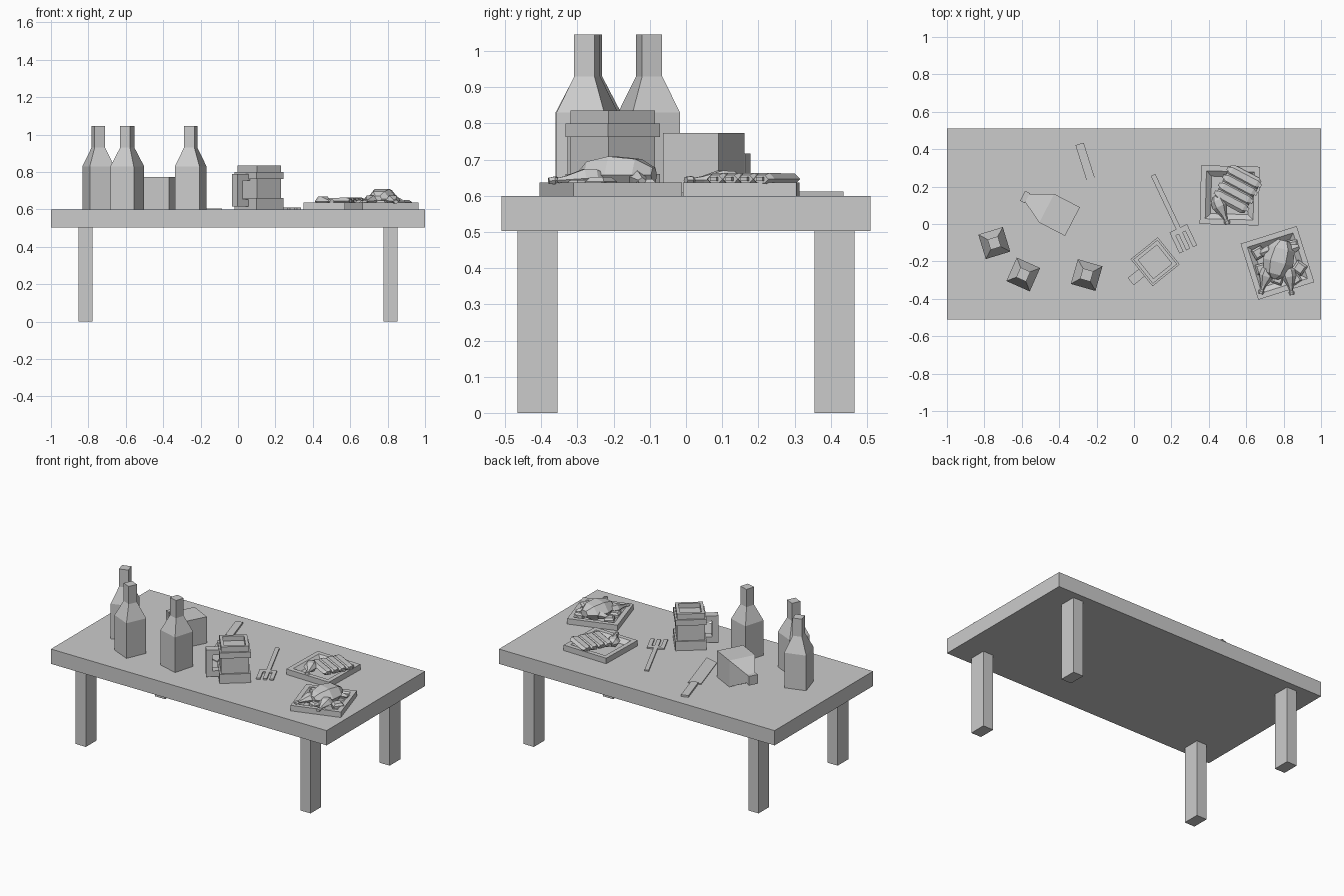
import bpy, bmesh, math
from mathutils import Matrix, Vector

if "Cube" in bpy.data.objects:
    bpy.data.objects.remove(bpy.data.objects["Cube"])

TOP = 0.6


def finish(name, bm, mat):
    bm.transform(mat)
    bmesh.ops.recalc_face_normals(bm, faces=bm.faces)
    me = bpy.data.meshes.new(name)
    bm.to_mesh(me)
    bm.free()
    ob = bpy.data.objects.new(name, me)
    bpy.context.collection.objects.link(ob)
    return ob


def pose(loc, deg=0, lying=False, scale=(1, 1, 1), pitch=0):
    """Turn about z; lying things have their length along the turned x axis."""
    m = Matrix.Translation(loc) @ Matrix.Rotation(math.radians(deg), 4, 'Z')
    if lying:
        m = m @ Matrix.Rotation(math.radians(90 + pitch), 4, 'Y')
    return m @ Matrix.Diagonal((*scale, 1))


def loft(name, rings, mat, sides=4):
    """Stack of polygon rings (half width, height), closed at both ends."""
    bm = bmesh.new()
    k = 1 / math.cos(math.pi / sides)
    prev = None
    for r, z in rings:
        ring = []
        for i in range(sides):
            a = 2 * math.pi * (i + 0.5) / sides
            ring.append(bm.verts.new((r * k * math.cos(a), r * k * math.sin(a), z)))
        if prev:
            for i in range(sides):
                j = (i + 1) % sides
                bm.faces.new((prev[i], prev[j], ring[j], ring[i]))
        else:
            bm.faces.new(ring[::-1])
        prev = ring
    bm.faces.new(prev)
    return finish(name, bm, mat)


def box(name, lo, hi, mat=Matrix()):
    bm = bmesh.new()
    lo, hi = Vector(lo), Vector(hi)
    bmesh.ops.create_cube(bm, size=1)
    for v in bm.verts:
        v.co = (lo + hi) / 2 + v.co * (hi - lo)
    return finish(name, bm, mat)


def prism(name, outline, depth, mat):
    bm = bmesh.new()
    f = bm.faces.new([bm.verts.new((x, y, 0)) for x, y in outline])
    ext = bmesh.ops.extrude_face_region(bm, geom=[f])
    vs = [g for g in ext['geom'] if isinstance(g, bmesh.types.BMVert)]
    bmesh.ops.translate(bm, verts=vs, vec=(0, 0, depth))
    return finish(name, bm, mat)


# Table
box("table_top", (-1, -0.51, 0.503), (1, 0.51, TOP))
for sx, nx in ((-1, "left"), (1, "right")):
    for sy, ny in ((-1, "front"), (1, "back")):
        c = (sx * 0.815, sy * 0.41)
        box(f"{ny}_{nx}_leg", (c[0] - 0.037, c[1] - 0.055, 0), (c[0] + 0.037, c[1] + 0.055, 0.505))

# Standing bottles
for i, (x, y, a) in enumerate(((-0.747, -0.102, 17), (-0.592, -0.27, -24), (-0.253, -0.273, -16))):
    loft(f"bottle_{i + 1}", [(0.0685, 0), (0.0685, 0.23), (0.029, 0.33), (0.029, 0.446)],
         pose((x, y, TOP), a))

# Fallen jug
loft("fallen_jug", [(0.0865, 0), (0.0865, 0.155), (0.024, 0.272), (0.03, 0.272), (0.03, 0.3)],
     pose((-0.329, 0.013, TOP + 0.0865), 152.6, lying=True))

# Mug with ringed wall, hollow mouth and a squared handle
mug = pose((0.113, -0.202, TOP), 39)
loft("mug", [(0.093, 0), (0.093, 0.06), (0.083, 0.06), (0.083, 0.163), (0.093, 0.163),
             (0.093, 0.2), (0.083, 0.2), (0.083, 0.235), (0.064, 0.235), (0.064, 0.205)], mug)
handle = [(0.08, 0.015), (0.168, 0.015), (0.168, 0.19), (0.08, 0.19),
          (0.08, 0.155), (0.13, 0.155), (0.13, 0.053), (0.08, 0.053)]
prism("mug_handle", [(-x, z) for x, z in handle], 0.05,
      mug @ Matrix.Translation((0, 0.025, 0)) @ Matrix.Rotation(math.pi / 2, 4, 'X'))

# Knife
knife = pose((-0.291, 0.428, TOP), -72.5)
box("knife_handle", (0, -0.023, 0), (0.2, 0.023, 0.012), knife)
prism("knife_blade", [(0.195, -0.04), (0.51, -0.04), (0.56, 0.04), (0.195, 0.04)], 0.005, knife)

# Fork
fork = pose((0.102, 0.262, TOP), -64.7)
box("fork_handle", (0, -0.013, 0), (0.32, 0.013, 0.009), fork)
box("fork_bridge", (0.315, -0.052, 0), (0.345, 0.052, 0.009), fork)
for i in (-1, 0, 1):
    box(f"fork_tine_{i + 2}", (0.34, i * 0.04 - 0.012, 0), (0.44, i * 0.04 + 0.012, 0.009), fork)

# Plates
plates = {"rib_plate": (0.512, 0.153, -1.5), "roast_plate": (0.767, -0.208, 17.5)}
for name, (x, y, a) in plates.items():
    loft(name, [(0.157, 0), (0.157, 0.036), (0.128, 0.036), (0.1, 0.012)], pose((x, y, TOP), a))


def drumstick(name, loc, deg, size, pitch=0):
    loft(name, [(0.012, 0), (0.033, 0.025), (0.036, 0.06), (0.014, 0.115), (0.009, 0.14),
                (0.015, 0.148), (0.012, 0.165)],
         pose(loc, deg, True, (size * 0.75, size, size), pitch), sides=6)


# Rack of ribs with bone ends, lying across the rim
for i in range(4):
    off = (i - 1.5) * 0.048
    t = math.radians(-28)
    c = Vector((0.555 - math.sin(t) * off, 0.187 + math.cos(t) * off, 0.646))
    rib = pose(c, -28, True, (0.55, 1, 1))
    loft(f"rib_{i + 1}", [(0.02, -0.092), (0.029, -0.075), (0.03, 0.075), (0.02, 0.092)], rib, sides=6)
    loft(f"rib_bone_{i + 1}", [(0.01, -0.103), (0.01, 0.103)], rib)
drumstick("rib_plate_drumstick", (0.435, 0.15, 0.643), -66, 1.0)

# Roast bird with legs and wings
loft("roast_body", [(0.02, -0.11), (0.052, -0.085), (0.072, -0.02), (0.062, 0.055), (0.028, 0.1)],
     pose((0.775, -0.185, 0.657), 75, True, (0.72, 1, 1)), sides=6)
drumstick("roast_leg_left", (0.725, -0.225, 0.652), -108, 0.95, 4)
drumstick("roast_leg_right", (0.82, -0.225, 0.652), -81, 0.95, 4)
for name, x, y, a in (("roast_wing_left", 0.725, -0.14, 200), ("roast_wing_right", 0.83, -0.14, 20)):
    loft(name, [(0.012, -0.02), (0.024, 0.0), (0.018, 0.03), (0.01, 0.055)],
         pose((x, y, 0.65), a, True, (0.8, 1, 1), 10), sides=5)

# Vegetable chunks around the bird
for i, (x, y, a, s) in enumerate(((0.665, -0.155, 30, 0.03), (0.85, -0.115, 10, 0.028),
                                  (0.885, -0.235, 55, 0.032), (0.77, -0.295, 70, 0.028),
                                  (0.68, -0.24, 15, 0.028), (0.865, -0.295, 35, 0.026))):
    loft(f"vegetable_{i + 1}", [(s, 0), (s, s * 0.9), (s * 0.65, s * 1.3)], pose((x, y, 0.61), a))
